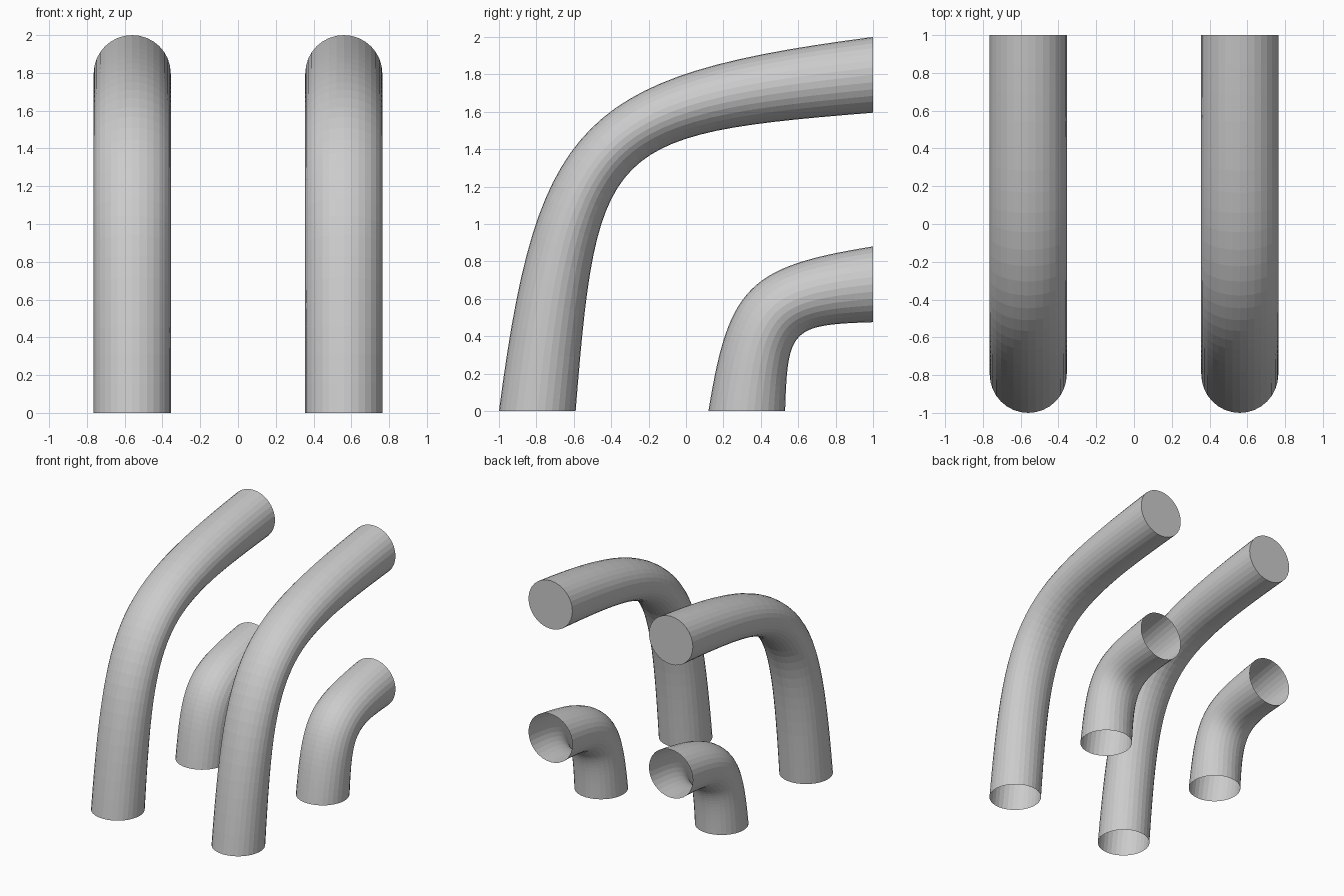
import bpy, bmesh, math
from mathutils import Vector

if "Cube" in bpy.data.objects:
    bpy.data.objects.remove(bpy.data.objects["Cube"])

SIDES, STEPS, RX = 32, 28, 0.204


def bezier(p, t):
    s = 1 - t
    return (p[0] * s**3 + p[1] * 3 * s * s * t
            + p[2] * 3 * s * t * t + p[3] * t**3)


def arc(start, end, lean, reach):
    # Bend that leaves the floor nearly upright and ends nearly level
    a, d = Vector((0, *start)), Vector((0, *end))
    return [a, a + Vector((0, lean * reach, reach)),
            d - Vector((0, reach, lean * reach)), d]


def bent_pipe(name, x, outer, inner, capped):
    # Loft rings between the outer and inner bend lines
    bm = bmesh.new()
    rings = []
    for i in range(STEPS + 1):
        t = i / STEPS
        o, n = bezier(outer, t), bezier(inner, t)
        mid, half = (o + n) / 2, (o - n) / 2
        ring = []
        for k in range(SIDES):
            ang = 2 * math.pi * k / SIDES
            ring.append(bm.verts.new(mid + half * math.cos(ang)
                                     + Vector((x + RX * math.sin(ang), 0, 0))))
        rings.append(ring)
    for r0, r1 in zip(rings, rings[1:]):
        for k in range(SIDES):
            j = (k + 1) % SIDES
            bm.faces.new((r0[k], r0[j], r1[j], r1[k]))
    if capped:
        bm.faces.new(rings[-1])
    bmesh.ops.recalc_face_normals(bm, faces=bm.faces)
    # Make sure the skin faces outward (outermost strip looks to -y)
    bm.faces.ensure_lookup_table()
    bm.normal_update()
    if bm.faces[0].normal.y > 0:
        bmesh.ops.reverse_faces(bm, faces=bm.faces)
    me = bpy.data.meshes.new(name)
    bm.to_mesh(me)
    bm.free()
    bpy.context.collection.objects.link(bpy.data.objects.new(name, me))


for side, x in (("left", -0.56), ("right", 0.56)):
    # Tall pipe, closed at the back
    bent_pipe("large_pipe_" + side, x,
              arc((-1, 0), (1, 2), 0.13, 1.56),
              arc((-0.59, 0), (1, 1.595), 0.08, 1.43), True)
    # Short elbow, open at both ends
    bent_pipe("small_pipe_" + side, x,
              arc((0.12, 0), (1, 0.88), 0.16, 0.667),
              arc((0.53, 0), (1, 0.475), 0.03, 0.44), False)
